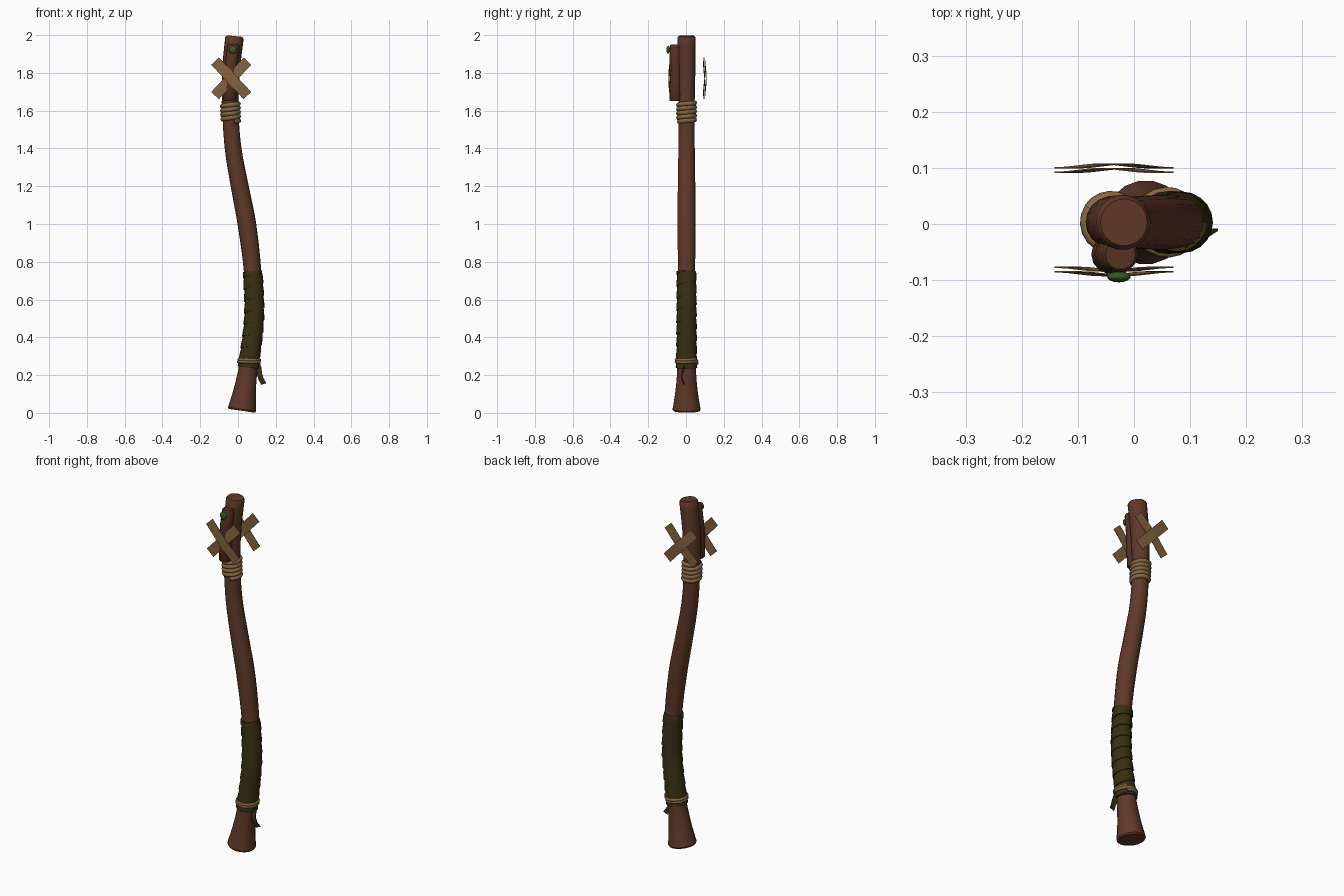
import bpy, bmesh, math
from mathutils import Vector

if "Cube" in bpy.data.objects:
    bpy.data.objects.remove(bpy.data.objects["Cube"])


def mat(name, rgb):
    m = bpy.data.materials.new(name)
    m.diffuse_color = (*rgb, 1)
    m.use_nodes = True
    m.node_tree.nodes["Principled BSDF"].inputs["Base Color"].default_value = m.diffuse_color
    return m


WOOD = mat("brown wood", (0.115, 0.040, 0.021))
PEG = mat("dark wood", (0.092, 0.032, 0.017))
ROPE = mat("tan rope", (0.235, 0.135, 0.058))
STRAP = mat("light strap", (0.230, 0.125, 0.052))
LEATHER = mat("olive leather", (0.040, 0.027, 0.006))
GREEN = mat("moss green", (0.045, 0.095, 0.020))

# Bent centreline of the staff: z, x, radius
PATH = [(0.011, 0.020, 0.076), (0.12, 0.036, 0.059), (0.24, 0.054, 0.050),
        (0.5, 0.085, 0.047), (0.75, 0.077, 0.046), (1.0, 0.047, 0.049),
        (1.2, 0.009, 0.047), (1.4, -0.026, 0.044), (1.6, -0.040, 0.043),
        (1.8, -0.038, 0.047), (1.995, -0.018, 0.049)]


def slope(i, k):
    a, b = PATH[max(i - 1, 0)], PATH[min(i + 1, len(PATH) - 1)]
    return (b[k] - a[k]) / (b[0] - a[0])


def staff(z, k):
    """Smooth value of column k of the path at height z."""
    i = 0
    while i < len(PATH) - 2 and z > PATH[i + 1][0]:
        i += 1
    h = PATH[i + 1][0] - PATH[i][0]
    t = (z - PATH[i][0]) / h
    return ((2*t**3 - 3*t*t + 1) * PATH[i][k] + (t**3 - 2*t*t + t) * h * slope(i, k)
            + (3*t*t - 2*t**3) * PATH[i + 1][k] + (t**3 - t*t) * h * slope(i + 1, k))


def on_staff(z, ang, r):
    """Point at distance r from the centreline, square to its direction."""
    d = (staff(z + 0.004, 1) - staff(z - 0.004, 1)) / 0.008
    side = Vector((1, 0, -d)).normalized()
    return Vector((staff(z, 1), 0.003, z)) + r * (math.cos(ang) * side + math.sin(ang) * Vector((0, 1, 0)))


def skin(name, rows, material, closed=True, angle=40):
    """Join rows of points into a surface; closed rows make a capped tube."""
    bm = bmesh.new()
    vs = [[bm.verts.new(p) for p in row] for row in rows]
    n = len(rows[0])
    for a, b in zip(vs, vs[1:]):
        for j in range(n if closed else n - 1):
            k = (j + 1) % n
            bm.faces.new((a[j], a[k], b[k], b[j]))
    if closed:
        bm.faces.new(vs[0][::-1])
        bm.faces.new(vs[-1])
    bmesh.ops.recalc_face_normals(bm, faces=bm.faces)
    me = bpy.data.meshes.new(name)
    bm.to_mesh(me)
    bm.free()
    me.materials.append(material)
    ob = bpy.data.objects.new(name, me)
    bpy.context.collection.objects.link(ob)
    bpy.ops.object.select_all(action='DESELECT')
    ob.select_set(True)
    bpy.context.view_layer.objects.active = ob
    bpy.ops.object.shade_smooth_by_angle(angle=math.radians(angle))
    return ob


def ring(z, r, n=18):
    return [on_staff(z, 2 * math.pi * j / n, r) for j in range(n)]


def coil(name, z0, z1, turns, thick, gap, start=0.0, tilt=0.0):
    """Rope wound round the staff."""
    rows, steps = [], int(turns * 20)
    for i in range(steps + 1):
        a = start + 2 * math.pi * turns * i / steps
        z = z0 + (z1 - z0) * i / steps + tilt * math.cos(a)
        r = staff(z, 2) + gap
        rows.append([on_staff(z + thick * math.sin(b), a, r + thick * math.cos(b))
                     for b in (2 * math.pi * j / 8 for j in range(8))])
    return skin(name, rows, ROPE, angle=60)


# Wooden staff with flared foot and slightly rounded ends
zs = [0.011 + (1.995 - 0.011) * i / 40 for i in range(41)]
rows = [ring(z, staff(z, 2)) for z in zs]
foot = [on_staff(0.011, 2 * math.pi * j / 18, 0.070) for j in range(18)]
tip = [on_staff(1.995, 2 * math.pi * j / 18, 0.042) for j in range(18)]
rows[0] = ring(0.019, 0.075)
rows[-1] = ring(1.985, 0.049)
skin("staff", [foot] + rows + [tip], WOOD)

# Leather grip: sleeve plus overlapping spiral strip
skin("grip_sleeve", [ring(0.24 + 0.51 * i / 14, staff(0.24 + 0.51 * i / 14, 2) + 0.002)
                     for i in range(15)], LEATHER)
turns, low, high = 8, 0.24, 0.75
pitch = (high - low) / turns
rows = []
for i in range(turns * 20 + 21):
    a = 2 * math.pi * i / 20
    base = low + pitch * (i / 20 - 1)
    row = []
    for f, out in ((0, 0.001), (0.0, 0.008), (0.55, 0.006), (1.1, 0.002)):
        z = min(max(base + f * pitch, low), high)
        row.append(on_staff(z, a, staff(z, 2) + out))
    rows.append(row)
skin("grip_spiral", rows, LEATHER, closed=False)

# Rope bindings
coil("upper_rope", 1.541, 1.645, 4.6, 0.0125, 0.0, start=-1.2)
coil("lower_rope", 0.262, 0.286, 2.0, 0.008, 0.006, start=1.0, tilt=0.004)

# Loose end of the grip strap
tail = [(0.100, -0.004, 0.265), (0.111, -0.012, 0.235), (0.114, -0.022, 0.205),
        (0.122, -0.020, 0.178), (0.137, -0.010, 0.152)]
rows = []
for i, (x, y, z) in enumerate(tail):
    w = 0.013
    rows.append([(x - w, y - 0.002, z - 0.004), (x + w, y - 0.002, z + 0.006),
                 (x + w, y + 0.002, z + 0.006), (x - w, y + 0.002, z - 0.004)])
skin("strap_tail", rows, LEATHER)

# Short peg lashed to the front
rows = []
for z, r in ((1.65, 0.029), (1.656, 0.034), (1.75, 0.035), (1.85, 0.034), (1.942, 0.032), (1.95, 0.027)):
    cx = staff(z, 1) - 0.001
    rows.append([(cx + r * math.cos(t), -0.054 + r * math.sin(t), z)
                 for t in (2 * math.pi * j / 14 for j in range(14))])
skin("front_peg", rows, PEG)

# Crossed straps, front and back, bowed outwards
for label, sign, depths in (("front", -1, (0.077, 0.085)), ("back", 1, (0.092, 0.100))):
    for lean, depth in zip((1, -1), depths):
        along = Vector((lean * 0.685, 0, 0.728))
        across = Vector((0.728, 0, -lean * 0.685)) * 0.028
        rows = []
        for i in range(9):
            t = i / 4 - 1
            bow = depth + 0.007 * (0.5 + 0.5 * math.cos(math.pi * t))
            c = Vector((-0.036, sign * bow, 1.771)) + along * 0.125 * t
            h = Vector((0, 0.0012, 0))
            rows.append([c - across - h, c + across - h, c + across + h, c - across + h])
        skin(f"{label}_cross_strap_{'rising' if lean > 0 else 'falling'}", rows, STRAP)

# Green stud on the peg
bpy.ops.mesh.primitive_uv_sphere_add(segments=14, ring_count=8, radius=1, location=(-0.027, -0.094, 1.923))
stud = bpy.context.object
stud.name = "green_stud"
stud.scale = (0.021, 0.010, 0.021)
stud.data.materials.append(GREEN)
bpy.ops.object.shade_smooth_by_angle(angle=math.radians(50))
